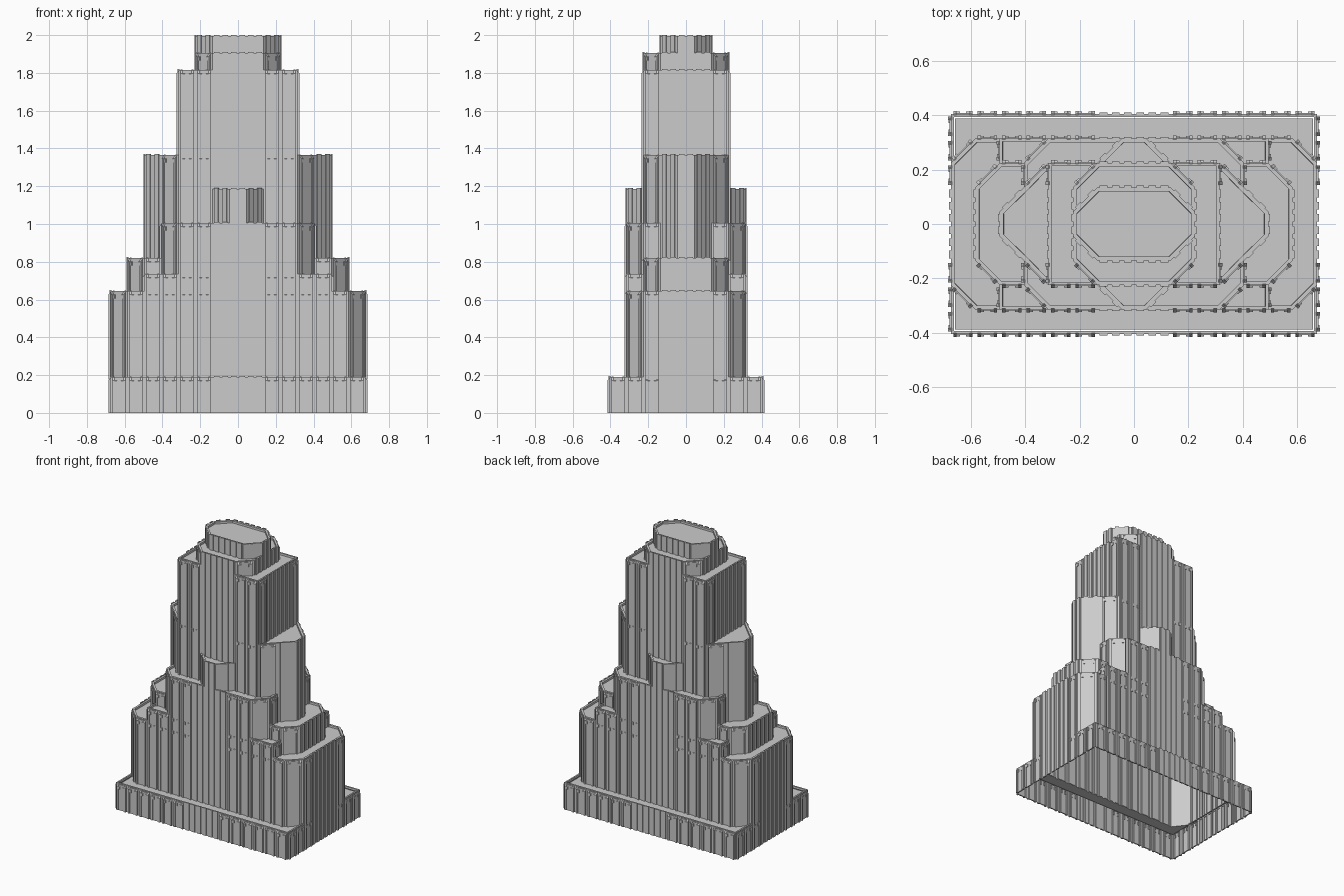
import bpy, bmesh
from mathutils import Vector

if "Cube" in bpy.data.objects:
    bpy.data.objects.remove(bpy.data.objects["Cube"])

M = 0.09          # bay module: every plan coordinate sits on half-module lines
RIM, DROP = 0.016, 0.014


def plan(quadrant):
    """Mirror first-quadrant points into a full counter-clockwise outline."""
    q = quadrant
    return (q + [(-x, y) for x, y in reversed(q)] + [(-x, -y) for x, y in q]
            + [(x, -y) for x, y in reversed(q)])


def block(bm, o, t, n, s0, s1, depth, z0, z1, slope=0.0):
    """Box standing on a wall, from s0 to s1 along it; its top may slope out and down."""
    def v(s, d, z):
        p = o + t * s + n * d
        return bm.verts.new((p.x, p.y, z))
    a = [v(s0, -.004, z0), v(s1, -.004, z0), v(s1, -.004, z1), v(s0, -.004, z1)]
    b = [v(s0, depth, z0), v(s1, depth, z0), v(s1, depth, z1 - slope), v(s0, depth, z1 - slope)]
    bm.faces.new(b)
    for i in range(4):
        j = (i + 1) % 4
        bm.faces.new((a[i], a[j], b[j], b[i]))


def rib_bay(bm, o, t, n, c, w, z0, z1):
    # two flat ribs that rise just above the rim as crenellation
    for k in (-.25, .25):
        m = c + k * w
        block(bm, o, t, n, m - .014, m + .014, .006, z0, z1)


def window_bay(bm, o, t, n, c, w, z0, z1):
    # shallow panel between two tapered piers, with small hanging brackets
    h = .33 * w
    block(bm, o, t, n, c - h, c + h, .004, z0, z1 - .012)
    for s in (-1, 1):
        m = c + s * h
        block(bm, o, t, n, m - .006, m + .006, .011, z0, z1 - .003, .02)
        k = c + s * (h - .012)
        block(bm, o, t, n, k - .006, k + .006, .009, z1 - .045, z1 - .02, .006)


def tier(name, quadrant, z0, z1, zb=None, diag_rib=9, opening=None):
    pts = plan(quadrant)
    bm = bmesh.new()
    zt = z1 - .005
    # wall shell
    lo = [bm.verts.new((x, y, z0)) for x, y in pts]
    hi = [bm.verts.new((x, y, zt)) for x, y in pts]
    for i in range(len(pts)):
        j = (i + 1) % len(pts)
        bm.faces.new((lo[i], lo[j], hi[j], hi[i]))
    # rim and sunken roof
    roof = bm.faces.new(hi)
    bm.normal_update()
    bmesh.ops.inset_region(bm, faces=[roof], thickness=RIM)
    bmesh.ops.inset_region(bm, faces=[roof], thickness=.0005, depth=-DROP)
    if opening:
        # roof ring around the hollow shaft, one piece per quadrant
        bmesh.ops.delete(bm, geom=[roof], context='FACES')
        X, Y = quadrant[0][0] - RIM, quadrant[0][1] - RIM
        (ax, ay), (bx, by) = opening
        ax = X - .004
        for sx in (1, -1):
            for sy in (1, -1):
                ring = [(X, 0), (X, Y), (0, Y), (0, by), (bx, by), (ax, ay), (ax, 0)]
                vs = [bm.verts.new((sx * x, sy * y, zt - DROP)) for x, y in ring]
                bm.faces.new(vs if sx * sy > 0 else vs[::-1])
    # bays on each wall
    for i in range(len(pts)):
        o = Vector(pts[i])
        e = Vector(pts[(i + 1) % len(pts)]) - o
        t = e.normalized()
        n = Vector((t.y, -t.x))
        diagonal = abs(t.x * t.y) > .1
        count = max(1, round(e.length / (M * 1.414 if diagonal else M)))
        w = e.length / count
        base = zb if zb is not None and abs(n.y) > .9 else z0
        for k in range(count):
            c = (k + .5) * w
            p = o + t * c
            rib = abs(p.x) > diag_rib if diagonal else abs(p.dot(t)) < .136
            (rib_bay if rib else window_bay)(bm, o, t, n, c, w, base, z1)
    me = bpy.data.meshes.new(name)
    bm.to_mesh(me)
    bm.free()
    bpy.context.collection.objects.link(bpy.data.objects.new(name, me))


# half-module grid lines
a, b, c, d, e, f, g, h = [M * (k + .5) for k in range(8)]
low = [(h, c), (g, d)]

# podium and lower setbacks
tier("podium", [(h, e)], 0, .195, opening=low)
tier("lower_block", low, .176, .65)
tier("front_shoulder", [(f, d)], .63, .74, zb=.18)
tier("end_shoulder", [(g, b), (f, c)], .63, .825)
tier("middle_block", [(e, c), (d, d)], .63, 1.01, zb=.18)
# projecting bays either side of the tower
tier("front_bay", [(c, b), (b, c), (a, d)], .98, 1.19, diag_rib=0)
tier("end_bay", [(f, a), (e, b), (d, c)], .80, 1.37, diag_rib=.42)
# tower and crown
tier("tower", [(d, c)], .98, 1.82)
tier("crown_base", [(c, b), (b, c)], 1.79, 1.91)
tier("crown", [(c, a), (b, b)], 1.88, 2.0, diag_rib=0)
